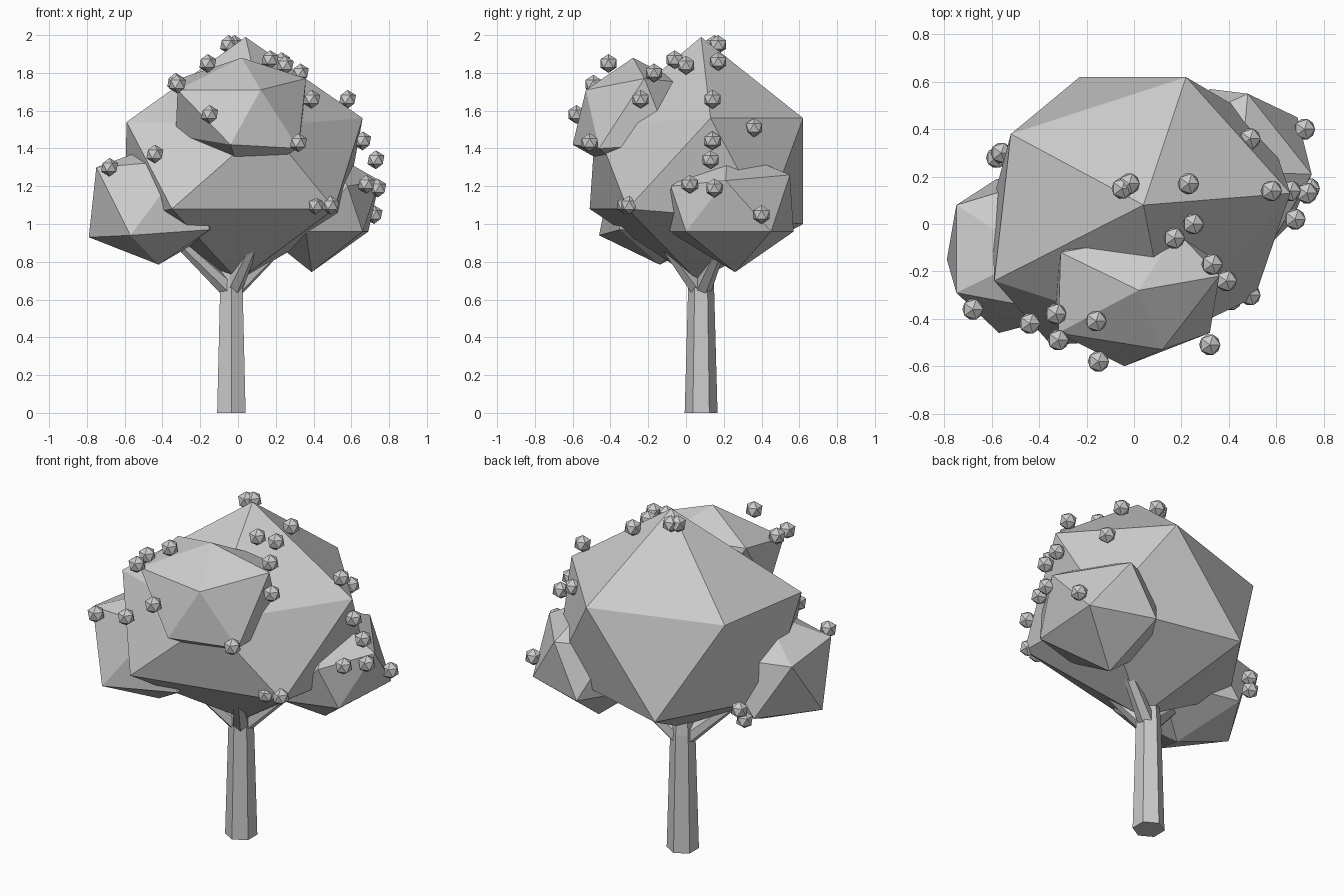
import bpy, bmesh
from mathutils import Vector


def finish(bm, name):
    mesh = bpy.data.meshes.new(name)
    bmesh.ops.recalc_face_normals(bm, faces=bm.faces)
    bm.to_mesh(mesh)
    bm.free()
    ob = bpy.data.objects.new(name, mesh)
    bpy.context.collection.objects.link(ob)
    return ob


def clump(name, points):
    """Faceted leaf clump: hull of an uneven icosahedron (top, 5 upper, 5 lower, bottom)."""
    bm = bmesh.new()
    for p in points:
        bm.verts.new(p)
    bmesh.ops.convex_hull(bm, input=bm.verts)
    return finish(bm, name)


def limb(name, rings, sides=6):
    """Tapered six-sided limb through (point, radius) stations."""
    axis = Vector(rings[-1][0]) - Vector(rings[0][0])
    rot = axis.to_track_quat('Z', 'Y').to_matrix()
    bm = bmesh.new()
    loops = []
    for point, r in rings:
        ret = bmesh.ops.create_circle(bm, segments=sides, radius=r)
        for v in ret['verts']:
            v.co = rot @ v.co + Vector(point)
        loops.append(ret['verts'])
    for a, b in zip(loops, loops[1:]):
        for i in range(sides):
            j = (i + 1) % sides
            bm.faces.new((a[i], a[j], b[j], b[i]))
    bm.faces.new(loops[0])
    bm.faces.new(loops[-1])
    return finish(bm, name)


# Trunk and forked branches
base = (-0.035, 0.08)
limb("trunk", [((*base, 0), 0.087), ((*base, 0.69), 0.068), ((*base, 0.85), 0.05)])
for i, tip in enumerate([(0.10, -0.14, 0.93), (-0.33, -0.06, 0.92), (0.26, 0.20, 0.92)]):
    limb(f"branch_{i + 1}", [((*base, 0.64), 0.05), (tip, 0.028)])

# Leaf clumps
clump("main_foliage", [
    (0.04, 0.08, 1.99),
    (0.22, 0.62, 1.56), (-0.52, 0.38, 1.56), (-0.59, -0.24, 1.54),
    (0.15, -0.48, 1.52), (0.66, 0.13, 1.56),
    (-0.23, 0.62, 1.0), (-0.60, 0.08, 1.03), (-0.35, -0.51, 1.08),
    (0.51, -0.31, 1.08), (0.56, 0.42, 1.02), (0.0, 0.06, 0.70)])
clump("front_foliage", [
    (0.02, -0.28, 1.88),
    (0.12, -0.53, 1.71), (0.36, -0.22, 1.77), (-0.32, -0.46, 1.71),
    (-0.31, -0.12, 1.77), (0.18, -0.03, 1.75),
    (-0.04, -0.60, 1.42), (0.32, -0.46, 1.40), (-0.33, -0.30, 1.47),
    (0.33, -0.08, 1.42), (-0.1, 0.0, 1.42), (0.02, -0.28, 1.24)])
clump("left_foliage", [
    (-0.42, -0.13, 1.42),
    (-0.75, -0.29, 1.30), (-0.75, 0.08, 1.26), (-0.27, -0.38, 1.34),
    (-0.35, 0.20, 1.26), (-0.1, -0.1, 1.25),
    (-0.79, -0.15, 0.93), (-0.57, -0.46, 0.94), (-0.15, -0.35, 0.97),
    (-0.58, 0.19, 0.95), (-0.12, 0.08, 0.96), (-0.42, -0.14, 0.785)])
clump("right_foliage", [
    (0.45, 0.22, 1.40),
    (0.75, 0.21, 1.23), (0.48, 0.55, 1.26), (0.58, -0.08, 1.2),
    (0.2, 0.42, 1.25), (0.2, 0.05, 1.22),
    (0.69, 0.45, 0.96), (0.66, 0.0, 0.96), (0.32, 0.57, 0.96),
    (0.12, 0.25, 0.96), (0.36, -0.09, 0.96), (0.39, 0.26, 0.745)])

# Berries: one shared icosahedron scattered over the crown
berries = [
    (-0.05, 0.15, 1.95), (-0.02, 0.17, 1.95), (0.23, 0.17, 1.86),
    (0.17, -0.06, 1.87), (0.25, 0.0, 1.84), (0.33, -0.17, 1.80),
    (0.39, -0.24, 1.66), (0.41, -0.32, 1.10), (0.49, -0.30, 1.10),
    (0.32, -0.51, 1.43), (-0.16, -0.41, 1.85), (-0.15, -0.58, 1.58),
    (-0.32, -0.49, 1.74), (-0.33, -0.38, 1.75), (-0.44, -0.42, 1.37),
    (-0.68, -0.36, 1.30), (0.49, 0.36, 1.51), (0.72, 0.40, 1.05),
    (0.58, 0.14, 1.66), (0.66, 0.14, 1.44), (0.73, 0.13, 1.34),
    (0.68, 0.02, 1.21), (0.74, 0.15, 1.19), (-0.58, 0.28, 0.98),
    (-0.56, 0.30, 1.04)]
bm = bmesh.new()
bmesh.ops.create_icosphere(bm, subdivisions=1, radius=0.05)
first = finish(bm, "berry_1")
first.location = berries[0]
for i, p in enumerate(berries[1:], 2):
    ob = bpy.data.objects.new(f"berry_{i}", first.data)
    ob.location = p
    bpy.context.collection.objects.link(ob)
